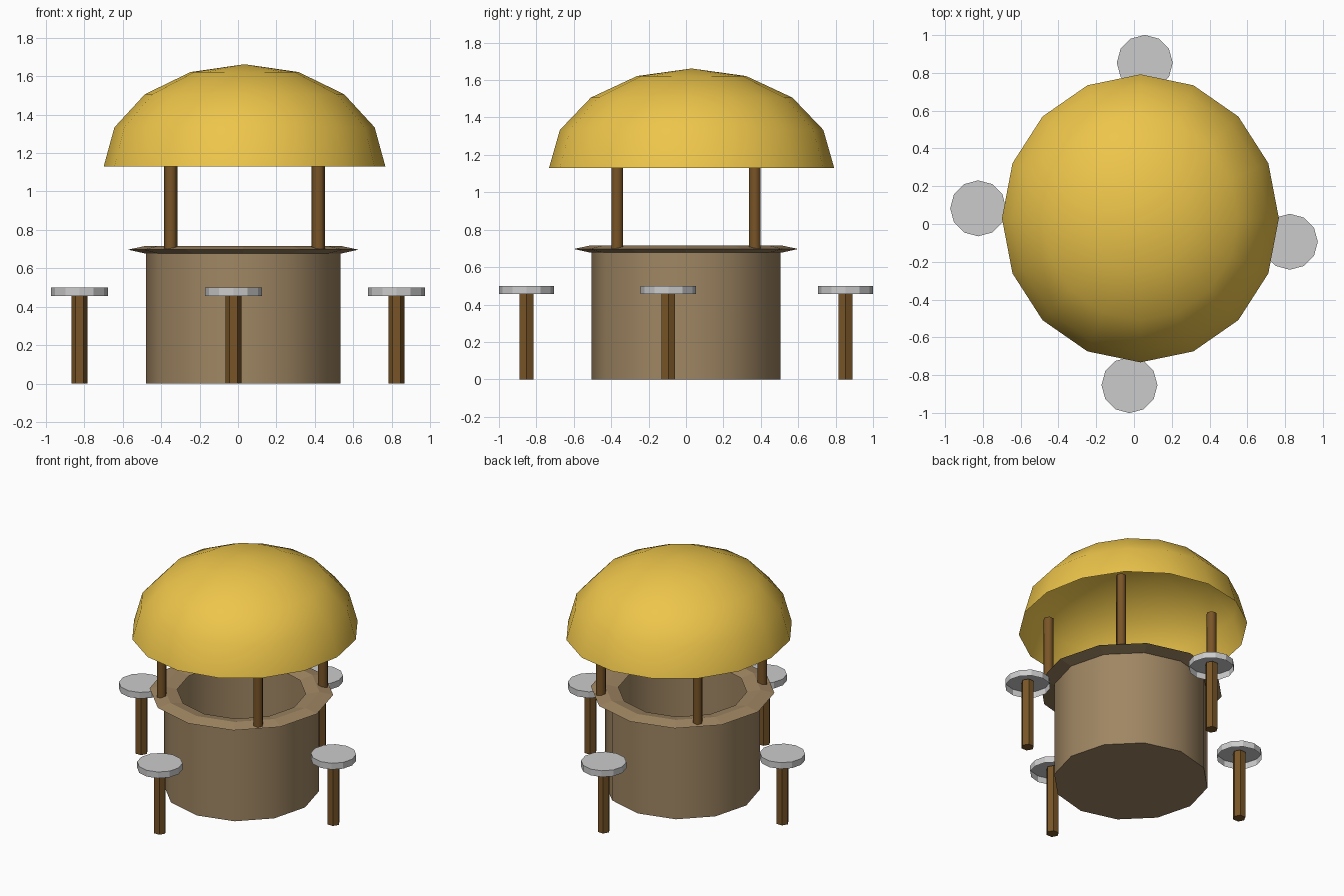
import bpy, bmesh
from math import cos, sin, pi, radians

if "Cube" in bpy.data.objects:
    bpy.data.objects.remove(bpy.data.objects["Cube"])


def material(name, rgb):
    m = bpy.data.materials.new(name)
    m.diffuse_color = (*rgb, 1)
    m.use_nodes = True
    m.node_tree.nodes["Principled BSDF"].inputs["Base Color"].default_value = m.diffuse_color
    return m


STRAW = material("straw_yellow", (0.85, 0.56, 0.07))
TAN = material("tan", (0.35, 0.24, 0.125))
WOOD = material("brown_wood", (0.19, 0.09, 0.02))


def lathe(name, profile, sides, loc, mat=None, smooth=None, scale_y=1.0, closed=False):
    """Spin (radius, z) points round z; a radius of 0 makes a pole."""
    bm = bmesh.new()
    rings = []
    for r, z in profile:
        n = sides if r > 0 else 1
        rings.append([bm.verts.new((r * cos(2 * pi * i / sides),
                                    r * scale_y * sin(2 * pi * i / sides), z))
                      for i in range(n)])
    pairs = list(zip(rings, rings[1:]))
    if closed:
        pairs.append((rings[-1], rings[0]))
    for a, b in pairs:
        for i in range(sides):
            j = (i + 1) % sides
            if len(a) == 1:
                bm.faces.new((a[0], b[j], b[i]))
            elif len(b) == 1:
                bm.faces.new((a[i], a[j], b[0]))
            else:
                bm.faces.new((a[i], a[j], b[j], b[i]))
    # merge pole fans into single flat caps
    bmesh.ops.dissolve_limit(bm, angle_limit=0.001, verts=bm.verts, edges=bm.edges)
    mesh = bpy.data.meshes.new(name)
    bm.to_mesh(mesh)
    bm.free()
    ob = bpy.data.objects.new(name, mesh)
    ob.location = (*loc, 0)
    bpy.context.collection.objects.link(ob)
    if mat:
        mesh.materials.append(mat)
    if smooth:
        bpy.context.view_layer.objects.active = ob
        bpy.ops.object.select_all(action='DESELECT')
        ob.select_set(True)
        bpy.ops.object.shade_smooth_by_angle(angle=radians(smooth))
    return ob


CENTRE = (0.027, 0.0)

# Round bar body: open tub with a floor
lathe("bar_body", [(0, 0), (0.506, 0), (0.506, 0.697)], 12, CENTRE, TAN, smooth=40)

# Counter top: flattened ring with a diamond section
lathe("counter_ring", [(0.60, 0.697), (0.51, 0.716), (0.42, 0.697), (0.51, 0.677)],
      12, CENTRE, TAN, closed=True)

# Domed roof: open half ellipsoid
dome = [(0.733 * cos(i * pi / 8), 1.13 + 0.532 * sin(i * pi / 8)) for i in range(4)]
lathe("roof_dome", dome + [(0, 1.662)], 16, (0.034, 0.03), STRAW, smooth=60,
      scale_y=1.04)

# Roof posts standing on the counter
for sx in (-1, 1):
    for sy in (-1, 1):
        lathe("roof_post", [(0, 0.70), (0.0345, 0.70), (0.0345, 1.235), (0, 1.235)], 6,
              (0.034 + sx * 0.384, sy * 0.368), WOOD, smooth=65)

# Stools: shallow cap seat on a six-sided leg
for loc in ((-0.825, 0.083), (0.825, -0.094), (0.057, 0.853), (-0.024, -0.853)):
    lathe("stool_seat", [(0.148, 0.455), (0.148, 0.50), (0, 0.50)], 12, loc)
    lathe("stool_leg", [(0, 0), (0.042, 0), (0.042, 0.49), (0, 0.49)], 6, loc, WOOD)
